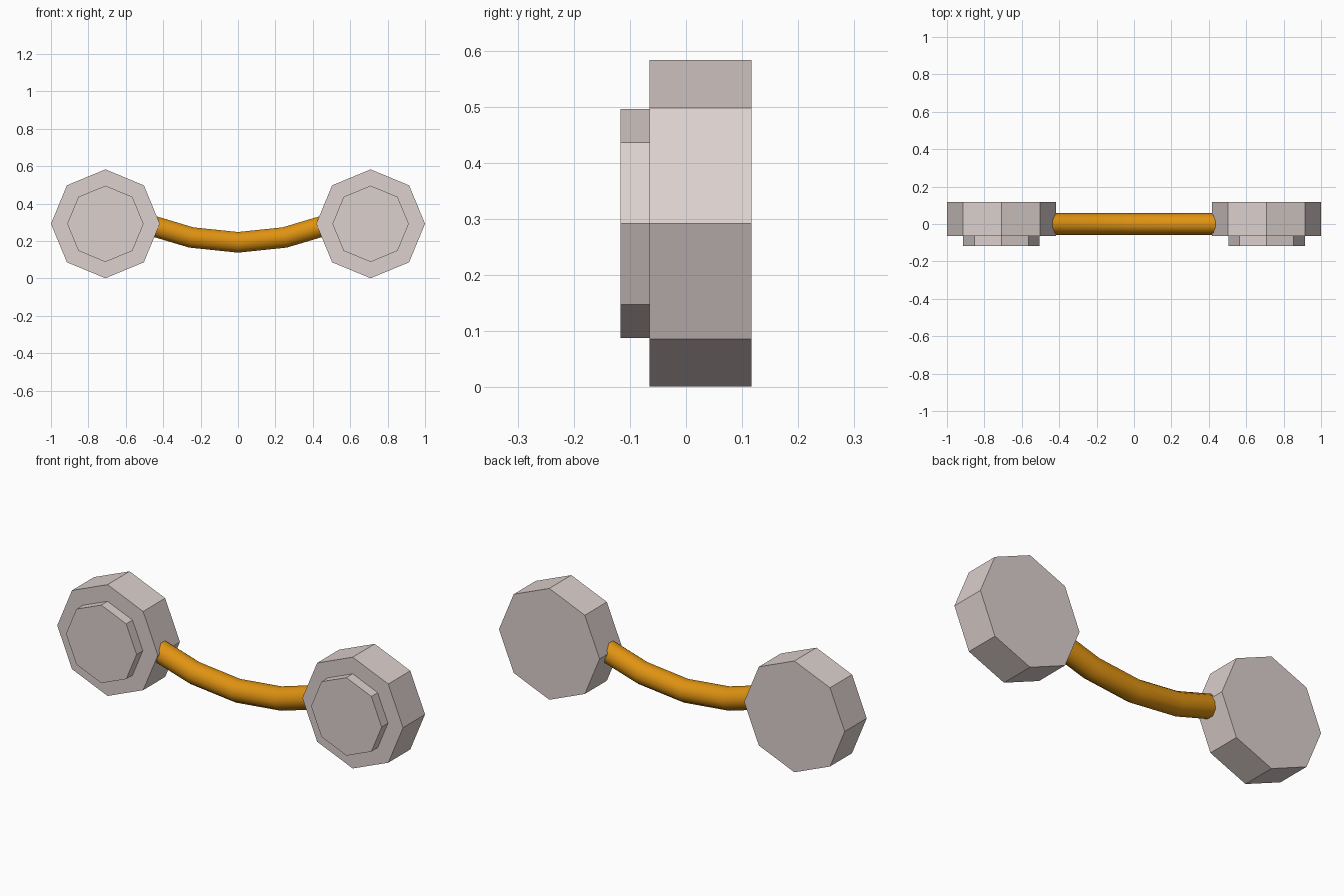
import bpy, bmesh, math
from mathutils import Vector

if "Cube" in bpy.data.objects:
    bpy.data.objects.remove(bpy.data.objects["Cube"])


def material(name, rgb):
    m = bpy.data.materials.new(name)
    m.diffuse_color = (*rgb, 1)
    m.use_nodes = True
    m.node_tree.nodes["Principled BSDF"].inputs["Base Color"].default_value = m.diffuse_color
    return m


GREY = material("warm grey", (0.72, 0.635, 0.615))
ORANGE = material("orange", (0.74, 0.29, 0.006))


def loft(name, rings, mat):
    """Join a series of point rings into a closed solid."""
    bm = bmesh.new()
    rows = [[bm.verts.new(p) for p in ring] for ring in rings]
    n = len(rows[0])
    for a, b in zip(rows, rows[1:]):
        for i in range(n):
            j = (i + 1) % n
            bm.faces.new((a[i], a[j], b[j], b[i]))
    bm.faces.new(rows[0][::-1])
    bm.faces.new(rows[-1])
    bmesh.ops.recalc_face_normals(bm, faces=bm.faces)
    mesh = bpy.data.meshes.new(name)
    bm.to_mesh(mesh)
    bm.free()
    mesh.materials.append(mat)
    ob = bpy.data.objects.new(name, mesh)
    bpy.context.collection.objects.link(ob)
    return ob


def octagon(cx, cz, r, y):
    return [(cx + r * math.cos(k * math.pi / 4), y, cz + r * math.sin(k * math.pi / 4))
            for k in range(8)]


# Stepped octagonal discs at both ends
for side, label in ((-1, "left"), (1, "right")):
    cx, cz = side * 0.709, 0.292
    steps = [(0.291, 0.117), (0.291, -0.065), (0.204, -0.065), (0.204, -0.117)]
    loft(label + "_disc", [octagon(cx, cz, r, y) for r, y in steps], GREY)

# Sagging round bar between the discs
path = [Vector((x, 0, z)) for x, z in
        ((-0.5, 0.294), (-0.25, 0.219), (0, 0.193), (0.25, 0.219), (0.5, 0.294))]
SIDES, RADIUS = 10, 0.058
rings = []
for i, p in enumerate(path):
    tangent = (path[min(i + 1, 4)] - path[max(i - 1, 0)]).normalized()
    up = Vector((-tangent.z, 0, tangent.x))
    rings.append([p + RADIUS * (Vector((0, 1, 0)) * math.cos(t) + up * math.sin(t))
                  for t in (2 * math.pi * k / SIDES for k in range(SIDES))])
bar = loft("curved_bar", rings, ORANGE)
bpy.context.view_layer.objects.active = bar
bar.select_set(True)
bpy.ops.object.shade_smooth_by_angle(angle=math.radians(50))
